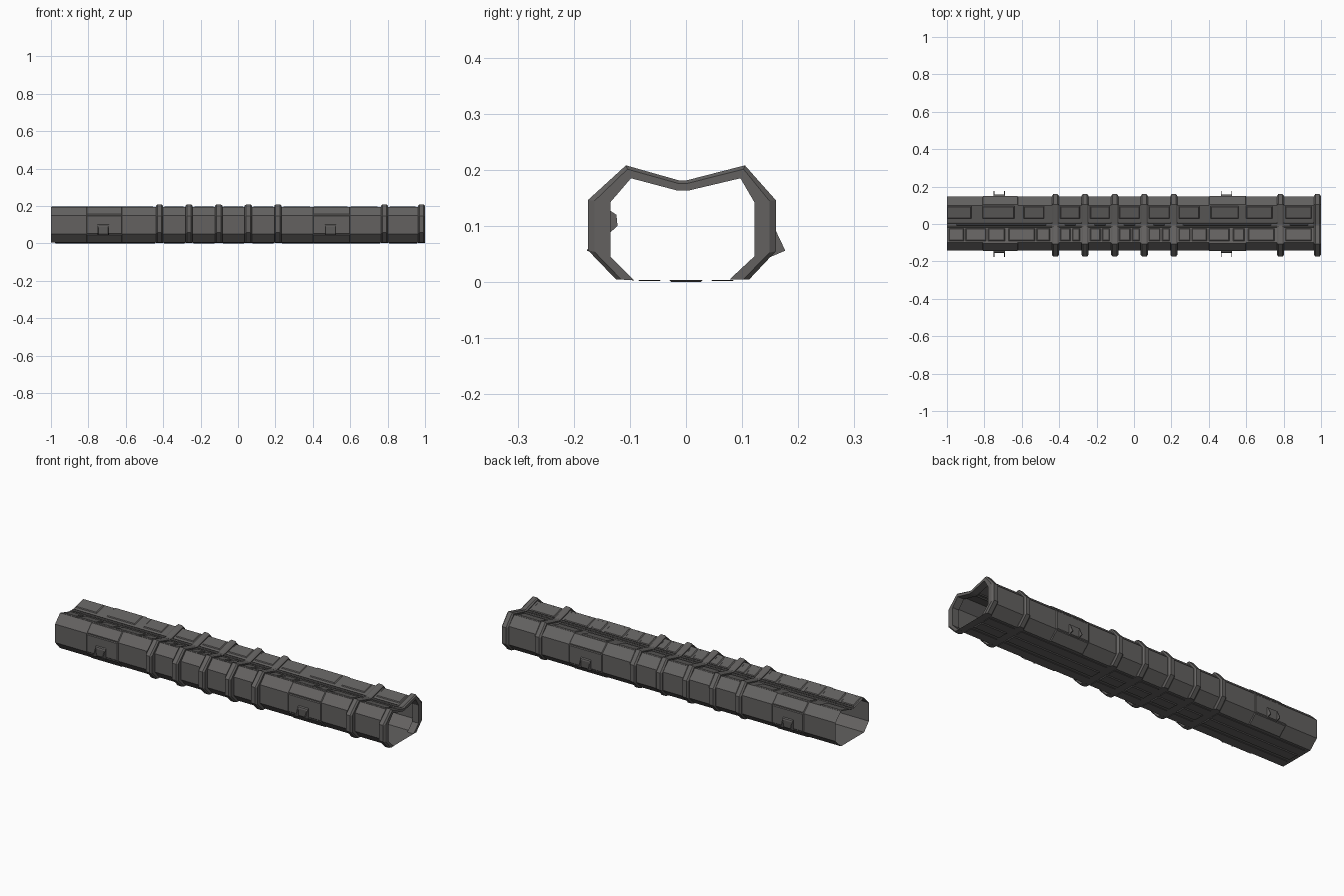
import bpy, bmesh
from mathutils import Vector

if "Cube" in bpy.data.objects:
    bpy.data.objects.remove(bpy.data.objects["Cube"])

grey = bpy.data.materials.new("dark grey metal")
grey.diffuse_color = (0.125, 0.12, 0.117, 1)
grey.use_nodes = True
grey.node_tree.nodes["Principled BSDF"].inputs["Base Color"].default_value = grey.diffuse_color

# cross-sections as (y, z), open at the floor
BODY = [(-.100, .005), (-.141, .050), (-.141, .150), (-.098, .195), (-.020, .172),
        (.010, .172), (.099, .195), (.146, .150), (.146, .050), (.098, .005)]
OUTER = [(-.125, .005), (-.175, .057), (-.175, .146), (-.107, .208), (-.012, .181),
         (.000, .181), (.105, .208), (.160, .146), (.160, .055), (.113, .005)]
INNER = [(-.092, .003), (-.135, .046), (-.135, .142), (-.098, .185), (-.015, .163),
         (.004, .163), (.097, .185), (.122, .142), (.122, .046), (.078, .005)]


def finish(name, bm, recalc=True):
    if recalc:
        bmesh.ops.recalc_face_normals(bm, faces=bm.faces)
    me = bpy.data.meshes.new(name)
    bm.to_mesh(me)
    bm.free()
    me.materials.append(grey)
    ob = bpy.data.objects.new(name, me)
    bpy.context.collection.objects.link(ob)
    return ob


def mix(a, b, t):
    return (a[0] + (b[0] - a[0]) * t, a[1] + (b[1] - a[1]) * t)


def loft(bm, rows, cap=False, ring=False):
    """Skin a list of equally long point rows."""
    vs = [[bm.verts.new(p) for p in r] for r in rows]
    n = len(vs[0])
    for a, b in zip(vs, vs[1:]):
        for i in range(n if ring else n - 1):
            j = (i + 1) % n
            bm.faces.new((a[i], a[j], b[j], b[i]))
    if cap:
        bm.faces.new(vs[0])
        bm.faces.new(vs[-1][::-1])


def plate(bm, x0, x1, a, b, h):
    """Slab with chamfered rim, raised by h from the section edge a to b."""
    d = Vector((b[0] - a[0], b[1] - a[1])).normalized()
    n = Vector((-d.y, d.x)) * h
    e = min(abs(h), .004)
    lo = [(x0, *a), (x1, *a), (x1, *b), (x0, *b)]
    ta, tb = Vector(a) + n + d * e, Vector(b) + n - d * e
    hi = [(x0 + e, *ta), (x1 - e, *ta), (x1 - e, *tb), (x0 + e, *tb)]
    loft(bm, [lo, hi], cap=True, ring=True)


# long hollow body, split lengthwise by seams
bm = bmesh.new()
xs = (-1, -.81, -.62, -.42, -.262, -.103, .055, .213, .40, .60, .785, 1)
loft(bm, [[(x, y, z) for y, z in BODY + BODY[:1]] for x in xs])
bmesh.ops.remove_doubles(bm, verts=bm.verts, dist=1e-5)
bmesh.ops.recalc_face_normals(bm, faces=bm.faces)
top = max(bm.faces, key=lambda f: f.calc_center_median().z)
if top.normal.z < 0:
    bmesh.ops.reverse_faces(bm, faces=bm.faces)
finish("tunnel_body", bm, False)

# reinforcing ribs with bevelled shoulders
RIBS = (-.42, -.262, -.103, .055, .213, .783, .981)
for k, c in enumerate(RIBS):
    bm = bmesh.new()
    base = INNER if k == len(RIBS) - 1 else [mix(a, b, .12) for a, b in zip(INNER, OUTER)]
    w = .019
    rows = []
    for a, b in zip(base, OUTER):
        m = mix(a, b, .7)
        rows.append([(c - w, *a), (c - w, *m), (c - w * .6, *b),
                     (c + w * .6, *b), (c + w, *m), (c + w, *a)])
    loft(bm, rows, cap=True, ring=True)
    finish("rib_%d" % (k + 1), bm)

# raised side collars around the latches
bm = bmesh.new()
for x0, x1 in ((-.81, -.62), (.40, .60)):
    for i in (0, 1, 2, 6, 7, 8):
        plate(bm, x0, x1, BODY[i], BODY[i + 1], .004)
finish("side_collars", bm)

# roof panels along both slopes of the valley
FAR = ((-1, -.87), (-.81, -.64), (-.59, -.48), (-.395, -.29), (-.235, -.13), (-.08, .03),
       (.08, .19), (.24, .35), (.41, .56), (.60, .74), (.81, .95))
NEAR = ((-.99, -.91), (-.90, -.79), (-.78, -.69), (-.67, -.53), (-.52, -.45), (-.395, -.34),
        (-.33, -.29), (-.235, -.18), (-.17, -.13), (-.08, -.02), (-.01, .03), (.08, .14),
        (.15, .19), (.24, .30), (.31, .39), (.40, .51), (.53, .59), (.61, .75), (.81, .95))
bm = bmesh.new()
for x0, x1 in NEAR:
    plate(bm, x0, x1, mix(BODY[3], BODY[4], .08), mix(BODY[3], BODY[4], .95), .004)
for x0, x1 in FAR:
    plate(bm, x0, x1, mix(BODY[5], BODY[6], .22), mix(BODY[5], BODY[6], .96), .004)
finish("roof_panels", bm)

# twin rails and short blocks in the valley floor
bm = bmesh.new()
for y in (-.015, .006):
    plate(bm, -1, .962, (y - .003, .172), (y + .003, .172), -.006)
    plate(bm, -1, .962, (y - .003, .172), (y + .003, .172), .006)
edges = (-1,) + RIBS
for a, b in zip(edges, edges[1:]):
    plate(bm, a + .05, b - .05, (-.010, .172), (.002, .172), .004)
finish("valley_rails", bm)

# floor plates, a wide centre strip and narrow sides
bm = bmesh.new()
for a, b in zip(edges, edges[1:]):
    for y0, y1, h in ((-.085, -.045, .002), (-.03, .03, .004), (.045, .085, .002)):
        plate(bm, a + .02, b - .02, (y1, .004), (y0, .004), h)
finish("floor_plates", bm)

# side latches: two cheeks, a top lip and a recessed sloping face
for side, s in (("front", -1), ("back", 1)):
    wall = .141 if s < 0 else .146
    for k, c in enumerate((-.72, .495)):
        bm = bmesh.new()
        cheek = [(wall - .002, .105), (wall + .011, .098), (.177, .056), (wall - .002, .042)]
        for x in (c - .030, c + .026):
            loft(bm, [[(x + d, s * y, z) for y, z in cheek] for d in (0, .004)],
                 cap=True, ring=True)
        face = [(wall - .002, .105), (wall + .011, .098), (wall + .013, .090),
                (wall + .008, .050), (wall - .002, .046)]
        loft(bm, [[(x, s * y, z) for y, z in face] for x in (c - .028, c + .028)],
             cap=True, ring=True)
        # inner backing block
        iw = .137 if s < 0 else .142
        back = [(iw + .002, .13), (iw - .013, .12), (iw - .015, .10), (iw + .002, .085)]
        loft(bm, [[(x, s * y, z) for y, z in back] for x in (c - .02, c + .02)],
             cap=True, ring=True)
        finish("%s_latch_%d" % (side, k + 1), bm)
